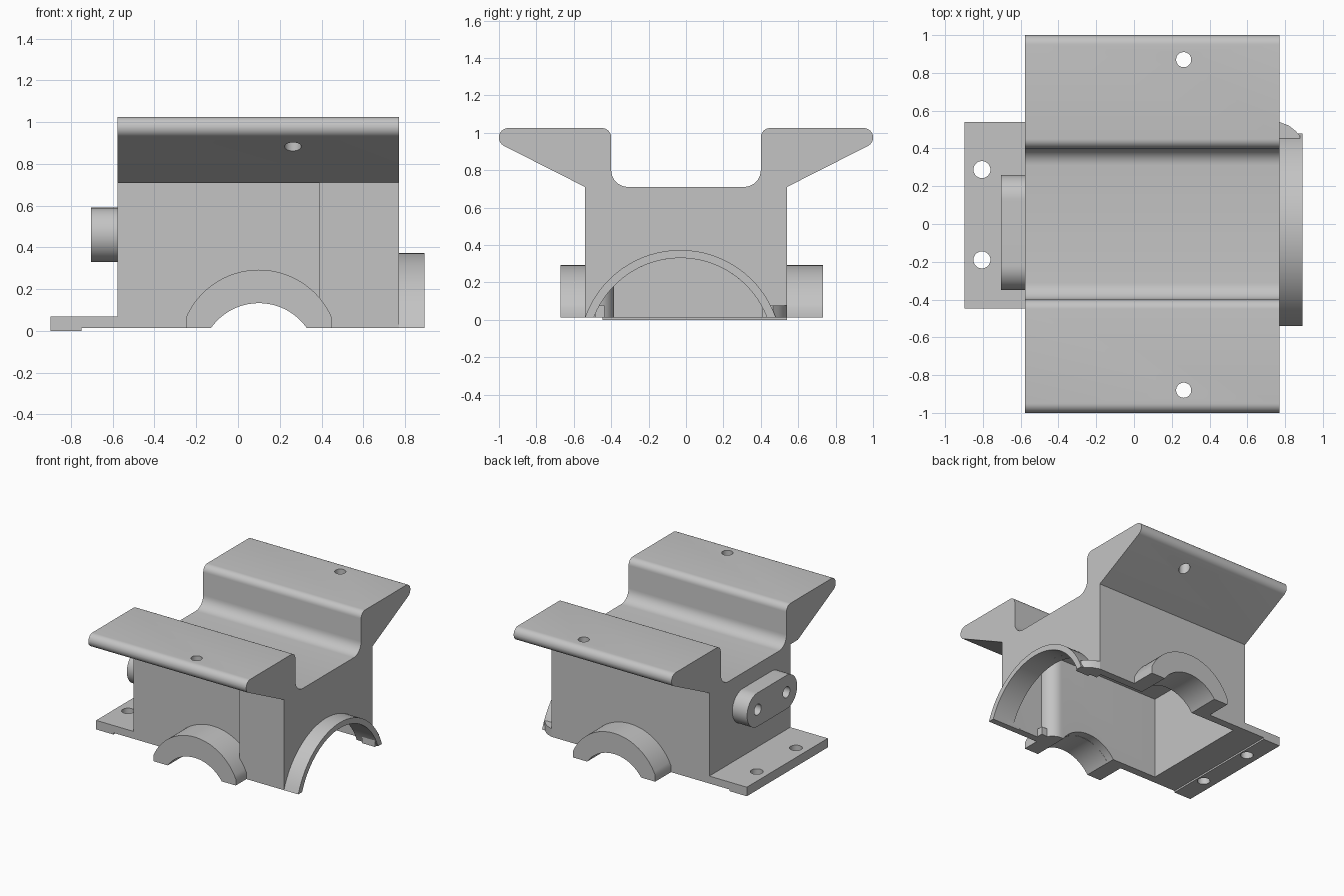
import bpy, bmesh, math
from mathutils import Vector

cube = bpy.data.objects.get("Cube")
if cube:
    bpy.data.objects.remove(cube)

grey = bpy.data.materials.new("cast_grey")
grey.use_nodes = True
grey.diffuse_color = (0.55, 0.55, 0.55, 1)
grey.node_tree.nodes["Principled BSDF"].inputs["Base Color"].default_value = (0.55, 0.55, 0.55, 1)

BASE = 0.013
LEFT, RIGHT, SIDE = -0.577, 0.77, 0.54
RECESS = -0.447  # front wall left of the step


def prism(name, outline, axis, lo, hi):
    """Extrude a 2D outline along an axis; 2D is (y,z), (x,z) or (x,y)."""
    place = {"x": lambda a, b, t: (t, a, b),
             "y": lambda a, b, t: (a, t, b),
             "z": lambda a, b, t: (a, b, t)}[axis]
    bm = bmesh.new()
    rings = [[bm.verts.new(place(a, b, t)) for a, b in outline] for t in (lo, hi)]
    bm.faces.new(rings[0])
    bm.faces.new(rings[1])
    n = len(outline)
    for i in range(n):
        j = (i + 1) % n
        bm.faces.new((rings[0][i], rings[0][j], rings[1][j], rings[1][i]))
    bmesh.ops.recalc_face_normals(bm, faces=bm.faces)
    mesh = bpy.data.meshes.new(name)
    bm.to_mesh(mesh)
    bm.free()
    mesh.materials.append(grey)
    obj = bpy.data.objects.new(name, mesh)
    bpy.context.collection.objects.link(obj)
    return obj


def rect(a0, a1, b0, b1):
    return [(a0, b0), (a1, b0), (a1, b1), (a0, b1)]


def arc(ca, cb, r, start, end, steps=32):
    return [(ca + r * math.cos(start + (end - start) * i / steps),
             cb + r * math.sin(start + (end - start) * i / steps)) for i in range(steps + 1)]


def circle(ca, cb, r, steps=48):
    return arc(ca, cb, r, 0, math.tau, steps)[:-1]


def rounded(corners, steps=8):
    """Round each (a, b, radius) corner of a polygon with a tangent arc."""
    out = []
    for i, (a, b, r) in enumerate(corners):
        p = Vector((a, b))
        if r == 0:
            out.append((a, b))
            continue
        u = (Vector(corners[i - 1][:2]) - p).normalized()
        v = (Vector(corners[(i + 1) % len(corners)][:2]) - p).normalized()
        half = u.angle(v) / 2
        centre = p + (u + v).normalized() * (r / math.sin(half))
        s = p + u * (r / math.tan(half)) - centre
        e = p + v * (r / math.tan(half)) - centre
        sweep = s.angle(e)
        for k in range(steps + 1):
            t = k / steps
            q = centre + (s * math.sin((1 - t) * sweep) + e * math.sin(t * sweep)) / math.sin(sweep)
            out.append((q.x, q.y))
    return out


def half_ring(centre, outer_z, outer_r, inner_z, inner_r, limit):
    """Arch outline standing on BASE, its feet cut off at +-limit."""
    oa = math.acos(min(limit / outer_r, 1))
    ia = math.asin((BASE - inner_z) / inner_r)
    outer = arc(centre, outer_z, outer_r, oa, math.pi - oa)
    if outer[0][1] > BASE + 0.001:
        outer = [(centre + limit, BASE)] + outer + [(centre - limit, BASE)]
    return outer + arc(centre, inner_z, inner_r, math.pi - ia, ia)


def cut(obj, cutters):
    for c in cutters:
        c.hide_render = True
        mod = obj.modifiers.new("cut", "BOOLEAN")
        mod.operation = "DIFFERENCE"
        mod.solver = "EXACT"
        mod.object = c
    dg = bpy.context.evaluated_depsgraph_get()
    mesh = bpy.data.meshes.new_from_object(obj.evaluated_get(dg))
    obj.modifiers.clear()
    obj.data = mesh
    for c in cutters:
        bpy.data.objects.remove(c)


def port_holes():
    """Blind holes shared by the port boss and the wall behind it."""
    return [prism("port_hole", circle(y, 0.46, 0.042), "x", -0.8, -0.55) for y in (-0.22, 0.13)]


parts = []

# Main body: saddle profile with two side wings, run along x
half = [(SIDE, BASE, 0), (SIDE, 0.71, 0), (1, 0.943, 0.05), (1, 1.025, 0.05),
        (0.4, 1.025, 0.05), (0.4, 0.71, 0.09)]
profile = half + [(-y, z, r) for y, z, r in reversed(half)]
body = prism("saddle_body", rounded(profile), "x", LEFT, RIGHT)

# Hollow of even wall thickness, with a rounded corner inside the front step
hollow = rounded([(-0.517, -0.385, 0), (0.45, -0.385, 0.1), (0.45, -0.4851, 0),
                  (0.71, -0.4851, 0), (0.71, 0.48, 0), (-0.517, 0.48, 0)], 12)
cutters = [
    prism("front_recess", rect(-0.8, 0.39, -0.8, RECESS), "z", -0.3, 0.709),
    prism("cavity", hollow, "z", -0.3, 0.65),
    prism("end_opening", circle(-0.03, -0.166, 0.496, 96), "x", 0.65, 1.2),
    prism("cross_bore", circle(0.1, -0.145, 0.28, 96), "y", -1.2, 1.2)]
cutters += [prism("wing_hole", circle(0.263, y, 0.04), "z", 0.8, 1.3) for y in (-0.88, 0.87)]
cut(body, cutters + port_holes())
parts.append(body)

# Half-round bearing bosses on the front and back
boss = half_ring(0.1, -0.088, 0.381, -0.147, 0.28, 0.35)
parts.append(prism("front_bearing_boss", boss, "y", -0.67, RECESS))
parts.append(prism("back_bearing_boss", boss, "y", SIDE, 0.733))

# Large thin arch at the end
angle = math.asin((BASE + 0.168) / 0.541)
arch = half_ring(-0.03, -0.168, 0.541, -0.166, 0.496, 0.541 * math.cos(angle))
parts.append(prism("end_arch", arch, "x", RIGHT, 0.892))

# Small feet: a rounded one beside the arch and a lug behind it
foot = [(RIGHT, 0.41), (0.88, 0.41), (0.88, 0.465), (0.855, 0.493), (0.82, 0.521), (RIGHT, SIDE)]
parts.append(prism("arch_foot", foot, "z", BASE, 0.075))
parts.append(prism("inner_lug", rect(0.44, 0.49, -0.49, -0.435), "z", BASE, 0.075))

# Mounting plate with a raised pad beneath, both drilled
for name, x1, z0, z1 in (("mounting_plate", LEFT, BASE, 0.07), ("mounting_pad", -0.75, 0, BASE)):
    plate = prism(name, rect(-0.897, x1, RECESS, SIDE), "z", z0, z1)
    cut(plate, [prism("bolt_hole", circle(-0.805, y, 0.045), "z", -0.2, 0.3) for y in (-0.19, 0.288)])
    parts.append(plate)

# Oblong port boss with two holes
q = math.pi / 2
oblong = arc(0.13, 0.46, 0.13, -q, q) + arc(-0.22, 0.46, 0.13, q, 3 * q)
port = prism("port_boss", oblong, "x", -0.703, LEFT)
cut(port, port_holes())
parts.append(port)

# Smooth the curves while keeping machined edges sharp
bpy.ops.object.select_all(action="DESELECT")
for obj in parts:
    obj.select_set(True)
bpy.context.view_layer.objects.active = body
bpy.ops.object.shade_smooth_by_angle(angle=math.radians(30))
